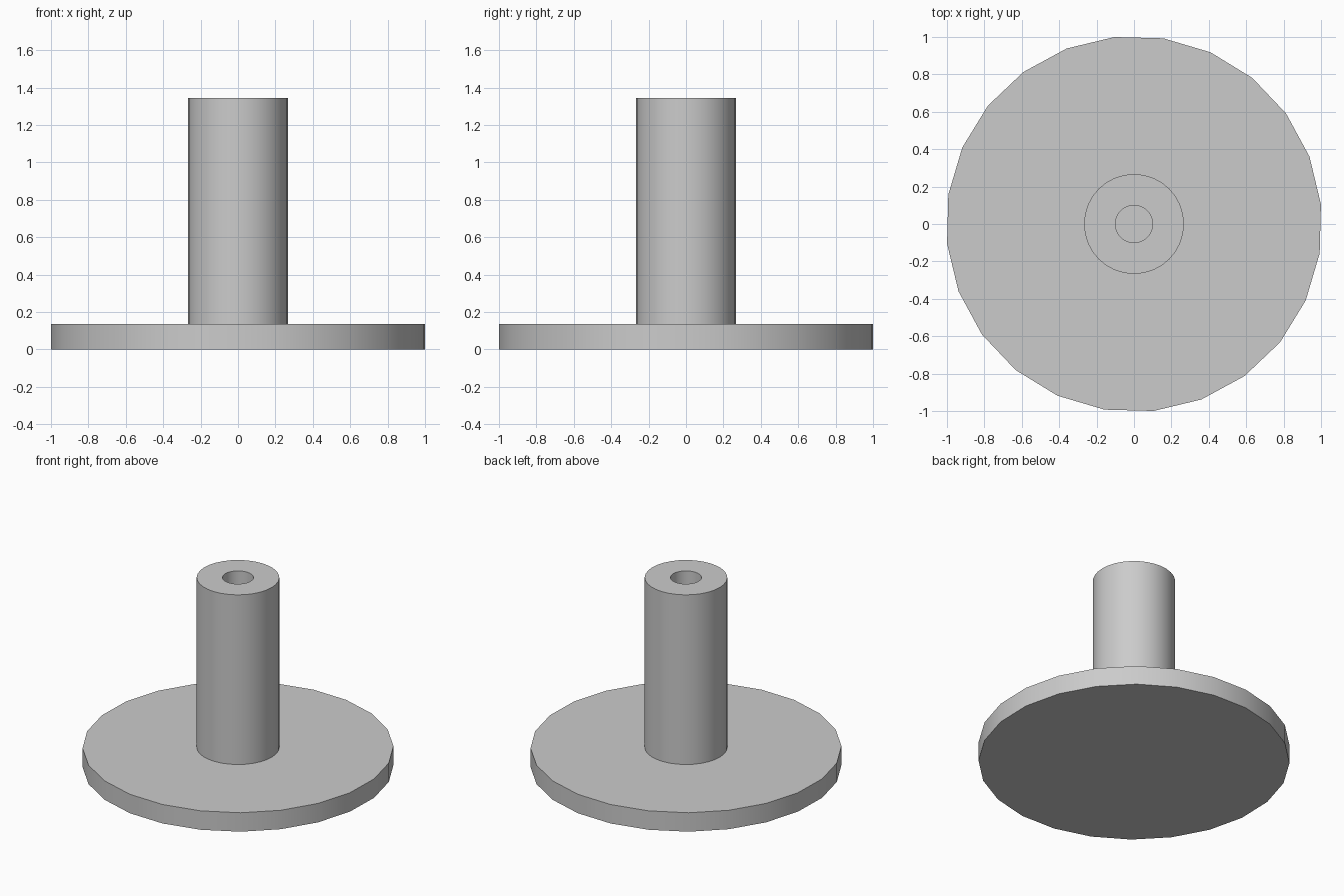
import bpy
import bmesh
import math

cube = bpy.data.objects.get("Cube")
if cube:
    bpy.data.objects.remove(cube, do_unlink=True)

grey = bpy.data.materials.new("plain grey")
grey.use_nodes = True
GREY = (0.6, 0.6, 0.6, 1)
grey.diffuse_color = GREY
grey.node_tree.nodes["Principled BSDF"].inputs["Base Color"].default_value = GREY


def revolve(name, profile, sides, start=0.0):
    """Sweep a (radius, height) profile round z; close any rim that is not at the axis."""
    bm = bmesh.new()
    rings = []
    for radius, height in profile:
        rings.append([bm.verts.new((radius * math.cos(start + math.tau * i / sides),
                                    radius * math.sin(start + math.tau * i / sides),
                                    height)) for i in range(sides)])
    for low, high in zip(rings, rings[1:]):
        for i in range(sides):
            j = (i + 1) % sides
            bm.faces.new((low[i], low[j], high[j], high[i]))
    return bm, rings, name


def finish(bm, name):
    mesh = bpy.data.meshes.new(name)
    bm.to_mesh(mesh)
    bm.free()
    mesh.materials.append(grey)
    obj = bpy.data.objects.new(name, mesh)
    bpy.context.collection.objects.link(obj)
    bpy.ops.object.select_all(action="DESELECT")
    obj.select_set(True)
    bpy.context.view_layer.objects.active = obj
    bpy.ops.object.shade_smooth_by_angle(angle=math.radians(30))


BASE_TOP, POST_TOP = 0.135, 1.345

# Round base plate, solid underneath
bm, rings, name = revolve("base_plate", [(1.005, 0), (1.005, BASE_TOP)], 24, math.radians(6))
bm.faces.new(rings[0][::-1])
bm.faces.new(rings[1])
finish(bm, name)

# Hollow post; the plate forms the floor of the bore
bm, rings, name = revolve("hollow_post", [(0.267, BASE_TOP), (0.267, POST_TOP),
                                          (0.1, POST_TOP), (0.1, BASE_TOP)], 32)
finish(bm, name)
